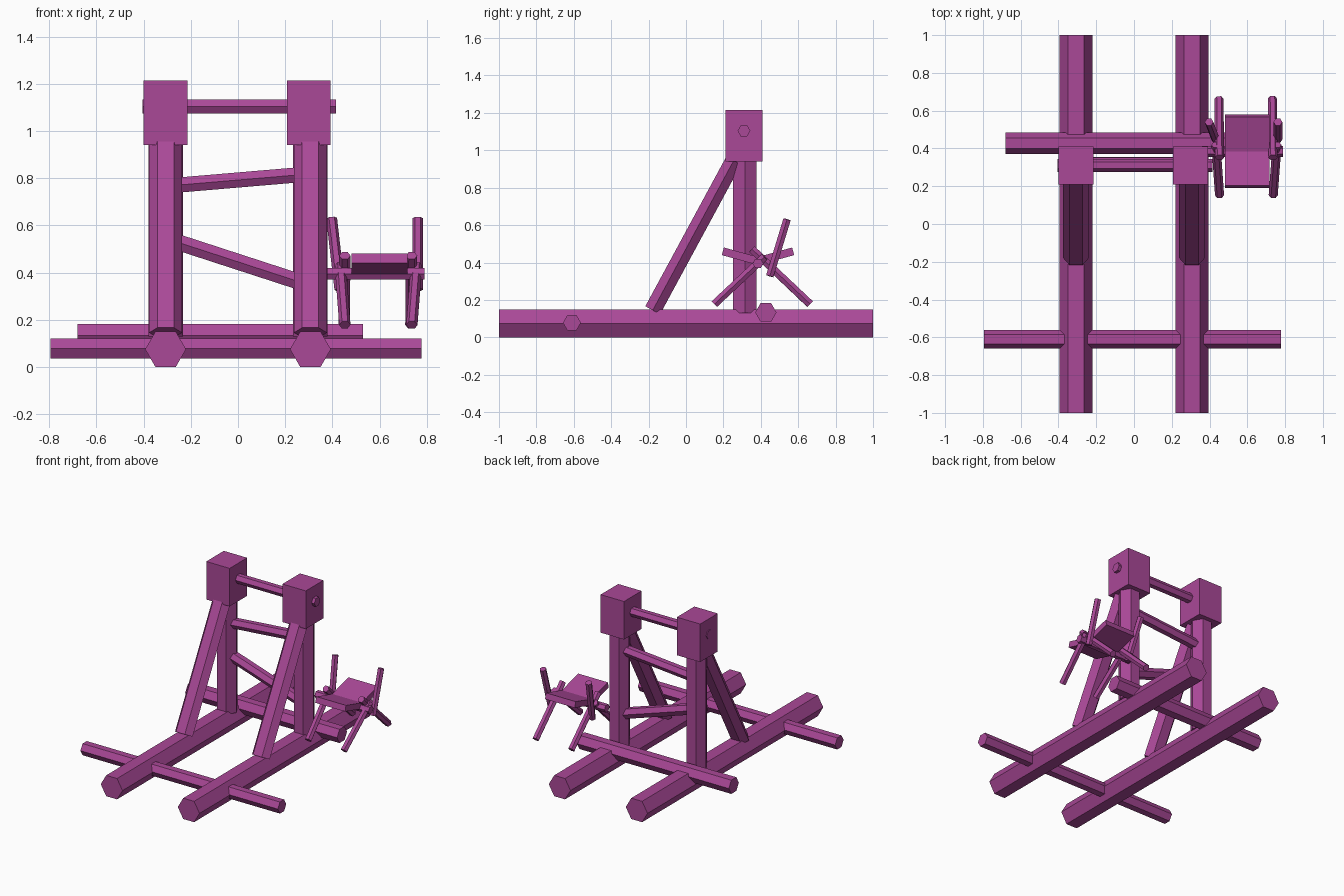
import bpy, bmesh, math
from mathutils import Vector

if "Cube" in bpy.data.objects:
    bpy.data.objects.remove(bpy.data.objects["Cube"])

mat = bpy.data.materials.new("purple_wood")
mat.diffuse_color = (0.40, 0.065, 0.31, 1)
mat.use_nodes = True
mat.node_tree.nodes["Principled BSDF"].inputs["Base Color"].default_value = mat.diffuse_color
X, Y = Vector((1, 0, 0)), Vector((0, 1, 0))


def finish(name, bm):
    bmesh.ops.recalc_face_normals(bm, faces=bm.faces)
    me = bpy.data.meshes.new(name)
    bm.to_mesh(me)
    bm.free()
    me.materials.append(mat)
    ob = bpy.data.objects.new(name, me)
    bpy.context.collection.objects.link(ob)
    return ob


def beam(name, p, q, r, ref, depth=1.0):
    """Six-sided log from p to q with a corner pointing along ref."""
    p, q = Vector(p), Vector(q)
    d = (q - p).normalized()
    u = (ref - d * ref.dot(d)).normalized()
    v = d.cross(u) * depth
    bm = bmesh.new()
    ring = [u * r * math.cos(k * math.pi / 3) + v * r * math.sin(k * math.pi / 3) for k in range(6)]
    a = [bm.verts.new(p + o) for o in ring]
    b = [bm.verts.new(q + o) for o in ring]
    bm.faces.new(a)
    bm.faces.new(b)
    for k in range(6):
        n = (k + 1) % 6
        bm.faces.new((a[k], a[n], b[n], b[k]))
    return finish(name, bm)


def box(name, centre, size, tilt=0.0):
    bm = bmesh.new()
    bmesh.ops.create_cube(bm, size=1)
    bmesh.ops.scale(bm, vec=size, verts=bm.verts)
    ob = finish(name, bm)
    ob.location = centre
    ob.rotation_euler.x = tilt
    return ob


# Base rails, posts, leaning braces and head blocks on both sides
for side, x in (("left", -0.307), ("right", 0.307)):
    beam(side + "_base_rail", (x, -1, 0.075), (x, 1, 0.075), 0.0866, X)
    beam(side + "_post", (x, 0.315, 0.13), (x, 0.315, 0.96), 0.073, X)
    beam(side + "_brace", (x, -0.178, 0.145), (x, 0.255, 0.945), 0.07, X, 0.74)
    hx = -0.307 if side == "left" else 0.30
    box(side + "_head_block", (hx, 0.31, 1.078), (0.186, 0.2, 0.274))

# Cross beams through the base
beam("front_cross_beam", (-0.795, -0.61, 0.078), (0.778, -0.61, 0.078), 0.048, Y)
beam("rear_cross_beam", (-0.68, 0.427, 0.133), (0.53, 0.427, 0.133), 0.057, Y)

# Top axle and the slanted struts between posts
beam("top_axle", (-0.405, 0.31, 1.104), (0.415, 0.31, 1.104), 0.034, Y)
beam("upper_strut", (-0.29, 0.315, 0.768), (0.30, 0.315, 0.818), 0.037, Y)
beam("lower_strut", (-0.29, 0.315, 0.54), (0.30, 0.315, 0.348), 0.039, Y)

# Winch axle with a shallow V of two boards
beam("winch_axle", (0.36, 0.385, 0.395), (0.79, 0.385, 0.395), 0.029, Y)
slope = math.radians(15.5)
for name, s in (("front_board", -1), ("rear_board", 1)):
    box(name, (0.6, 0.385 + s * 0.094, 0.434), (0.237, 0.195, 0.042), s * slope)

# Winch spokes at both ends of the boards
beam("left_front_spoke", (0.453, 0.152, 0.178), (0.434, 0.42, 0.43), 0.024, X)
beam("right_front_spoke", (0.737, 0.152, 0.178), (0.757, 0.42, 0.43), 0.024, X)
beam("left_rear_spoke", (0.45, 0.662, 0.178), (0.453, 0.352, 0.472), 0.024, X)
beam("right_rear_spoke", (0.733, 0.664, 0.178), (0.736, 0.352, 0.472), 0.024, X)
beam("left_handle", (0.432, 0.448, 0.328), (0.397, 0.54, 0.63), 0.023, X)
beam("right_handle", (0.762, 0.448, 0.328), (0.762, 0.54, 0.63), 0.023, X)
